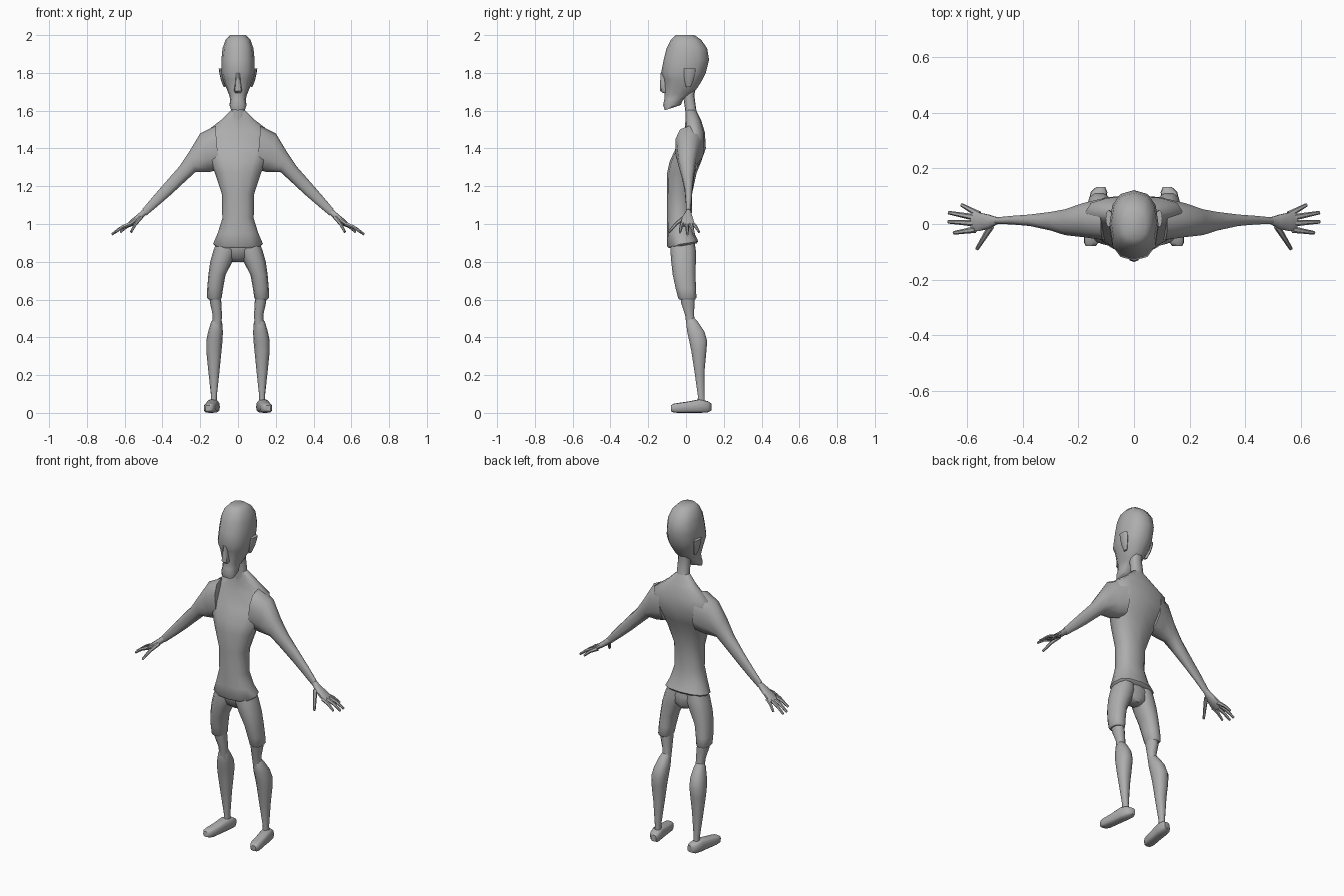
import bpy, bmesh, math
from mathutils import Vector as V

grey = bpy.data.materials.new("plain grey")
grey.diffuse_color = (0.42, 0.42, 0.42, 1)


def loft(name, sections, n=12, power=0.85, mirror=False, angle=50):
    """Skin rings given as (centre, half axis a, half axis b); cap both ends."""
    bm = bmesh.new()
    rings = []
    for c, a, b in sections:
        ring = []
        for i in range(n):
            t = 2 * math.pi * i / n
            u, w = (math.copysign(abs(f) ** power, f) if abs(f) > 1e-6 else 0
                    for f in (math.cos(t), math.sin(t)))
            ring.append(bm.verts.new(V(c) + V(a) * u + V(b) * w))
        rings.append(ring)
    for r, s in zip(rings, rings[1:]):
        for i in range(n):
            j = (i + 1) % n
            bm.faces.new((r[i], r[j], s[j], s[i]))
    bm.faces.new(rings[0])
    bm.faces.new(rings[-1])
    bmesh.ops.recalc_face_normals(bm, faces=bm.faces)
    me = bpy.data.meshes.new(name)
    bm.to_mesh(me)
    bm.free()
    me.materials.append(grey)
    ob = bpy.data.objects.new(name, me)
    bpy.context.collection.objects.link(ob)
    if mirror:
        ob.modifiers.new("mirror", 'MIRROR').use_mirror_merge = False
    bpy.ops.object.select_all(action='DESELECT')
    ob.select_set(True)
    bpy.context.view_layer.objects.active = ob
    me.shade_smooth()
    me.set_sharp_from_angle(angle=math.radians(angle))
    return ob


def flat(z, x0, x1, y0, y1, tilt=0):
    """Level ring; tilt lifts the back and lowers the front."""
    hy = (y1 - y0) / 2
    return (((x0 + x1) / 2, (y0 + y1) / 2, z), ((x1 - x0) / 2, 0, 0), (0, hy, tilt))


def upright(top, bottom, y0, y1):
    """Ring across a limb, from its upper to its lower outline in x, z."""
    t, b = V((top[0], 0, top[1])), V((bottom[0], 0, bottom[1]))
    mid = (t + b) / 2
    return (V((mid.x, (y0 + y1) / 2, mid.z)), (t - b) / 2, (0, (y1 - y0) / 2, 0))


def body(rows):
    return [flat(r[0], -r[1], r[1], *r[2:]) for r in rows]


# Head with long jaw
loft("head", body([
    (2.0, .042, -.055, .045), (1.975, .066, -.08, .08), (1.93, .082, -.103, .112),
    (1.87, .088, -.118, .122), (1.80, .088, -.132, .105), (1.765, .08, -.117, .088),
    (1.72, .062, -.115, .06), (1.685, .048, -.113, .03), (1.66, .041, -.115, -.015),
    (1.63, .045, -.121, -.028), (1.608, .038, -.112, -.075, .006)]))

# Nose wedge
loft("nose", [flat(1.80, -.012, .012, -.134, -.09), flat(1.75, -.014, .014, -.137, -.09),
              flat(1.705, -.022, .022, -.137, -.09), flat(1.693, -.014, .014, -.122, -.09)], n=8)

# Ears
loft("ear", [flat(1.725, .065, .076, .0, .025), flat(1.76, .07, .09, -.008, .04),
             flat(1.80, .075, .099, -.012, .05), flat(1.822, .08, .102, -.01, .05)],
     n=8, mirror=True)

# Neck
loft("neck", body([(1.75, .036, -.025, .055), (1.68, .034, -.015, .044),
                   (1.60, .036, -.004, .055), (1.54, .05, -.003, .075)]))

# Shirt body, flared at the hem
loft("shirt", body([
    (1.605, .034, .0, .052), (1.55, .09, -.003, .08), (1.485, .175, -.008, .1),
    (1.40, .185, -.055, .105), (1.33, .15, -.087, .08), (1.27, .122, -.1, .056),
    (1.16, .086, -.1, .032), (1.03, .083, -.1, .03), (.95, .108, -.1, .045),
    (.895, .132, -.1, .065, .013), (.885, .122, -.092, .057, .013)]))

# Sleeve and arm
loft("arm", [
    upright((.12, 1.52), (.10, 1.29), -.06, .095), upright((.2, 1.48), (.15, 1.275), -.05, .078),
    upright((.26, 1.38), (.225, 1.275), -.042, .055), upright((.31, 1.305), (.28, 1.225), -.025, .045),
    upright((.385, 1.22), (.355, 1.155), -.008, .035), upright((.45, 1.145), (.425, 1.095), -.002, .03),
    upright((.505, 1.08), (.485, 1.045), .0, .024)], n=10, mirror=True)

# Palm
loft("palm", [
    upright((.50, 1.08), (.485, 1.05), .0, .024), upright((.53, 1.053), (.515, 1.023), -.018, .034),
    upright((.565, 1.024), (.555, .996), -.027, .043), upright((.59, 1.0), (.582, .982), -.024, .042)],
    n=10, mirror=True)

# Fingers and thumb
fingers = {
    "thumb": ((.515, -.008, 1.035), (.566, -.09, .958)),
    "index_finger": ((.572, -.02, 1.0), (.65, -.032, .955)),
    "middle_finger": ((.575, .003, .998), (.669, .008, .945)),
    "ring_finger": ((.575, .024, .998), (.668, .041, .945)),
    "little_finger": ((.558, .034, 1.002), (.622, .069, .958)),
}
for name, (p, q) in fingers.items():
    p, q = V(p), V(q)
    d = (q - p).normalized()
    side = d.cross(V((0, 0, 1))).normalized()
    up = side.cross(d)
    mid = p.lerp(q, .5) + up * .006
    loft(name, [(c, side * r, up * r) for c, r in ((p, .012), (mid, .009), (q, .0065))],
         n=6, power=1, mirror=True)

# Shorts: seat and two legs
loft("shorts_seat", body([(.93, .1, -.08, .035), (.87, .115, -.082, .05),
                          (.82, .07, -.06, .048), (.798, .03, -.03, .035)]))
loft("shorts_leg", [
    flat(.91, .01, .11, -.08, .045), flat(.86, .008, .13, -.083, .052),
    flat(.80, .03, .147, -.078, .052), flat(.73, .066, .157, -.07, .05),
    flat(.66, .079, .163, -.055, .053), flat(.61, .086, .164, -.042, .055),
    flat(.60, .093, .156, -.036, .048)], mirror=True)

# Bare knee
loft("knee", [flat(.64, .092, .154, -.035, .045), flat(.58, .088, .148, -.027, .047),
              flat(.52, .085, .134, -.006, .043), flat(.45, .088, .135, .003, .055)],
     n=10, mirror=True)

# Socked calf
loft("calf", [
    flat(.497, .089, .134, .003, .045, .006), flat(.48, .084, .143, -.001, .066),
    flat(.43, .08, .158, .004, .1), flat(.38, .082, .168, .015, .114),
    flat(.33, .087, .168, .026, .11), flat(.23, .097, .158, .042, .1),
    flat(.09, .112, .143, .062, .099), flat(.04, .11, .145, .06, .1)], n=10, mirror=True)


# Shoe, toes turned outward
def slice_y(y, cx, hx, z0, z1):
    return ((cx, y, (z0 + z1) / 2), (hx, 0, 0), (0, 0, (z1 - z0) / 2))


loft("shoe", [
    slice_y(.134, .12, .016, .012, .05), slice_y(.115, .126, .03, .002, .062),
    slice_y(.07, .134, .032, 0, .072), slice_y(.01, .142, .031, 0, .06),
    slice_y(-.045, .15, .031, 0, .052), slice_y(-.068, .154, .026, .003, .048),
    slice_y(-.08, .156, .017, .009, .04)], power=.6, mirror=True)
